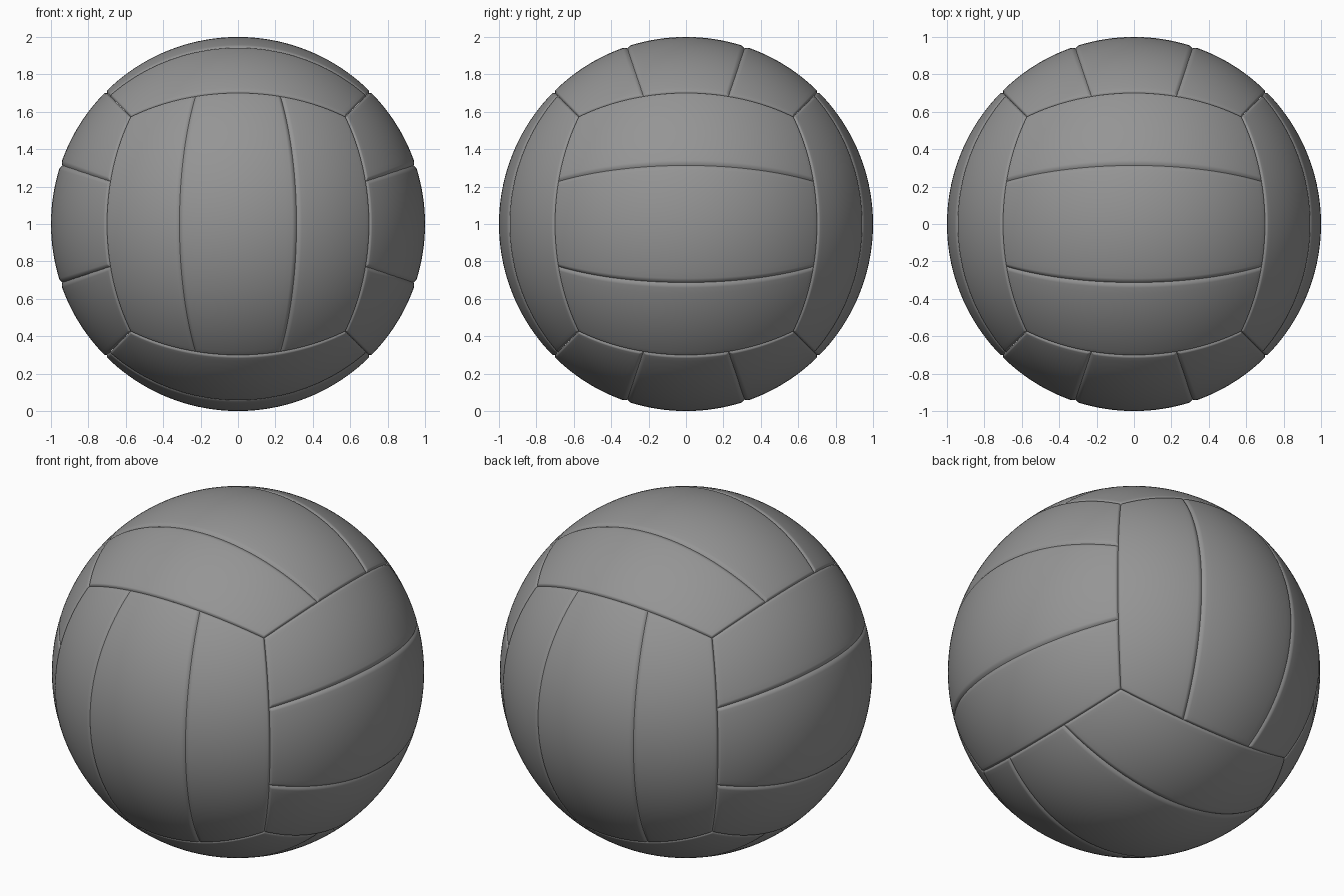
import bpy
import bmesh
import math
from mathutils import Vector

cube = bpy.data.objects.get("Cube")
if cube:
    bpy.data.objects.remove(cube, do_unlink=True)

RADIUS = 1.0
SEAM_WIDTH = 0.03
SEAM_DEPTH = 0.01

# One grey leather colour
leather = bpy.data.materials.new("grey_leather")
leather.use_nodes = True
leather.diffuse_color = (0.3, 0.3, 0.3, 1)
leather.node_tree.nodes["Principled BSDF"].inputs["Base Color"].default_value = (0.3, 0.3, 0.3, 1)


def samples(low, high, count):
    """Positions across a panel, packed closely beside both seams."""
    edge = [SEAM_WIDTH * k / 5 for k in range(6)]
    start, end = low + SEAM_WIDTH, high - SEAM_WIDTH
    middle = [start + (end - start) * k / count for k in range(1, count)]
    return [low + e for e in edge] + middle + [high - e for e in reversed(edge)]


def make_panel(name, normal, along, low, high):
    """A curved strip whose rim dips into the seam."""
    across = normal.cross(along)
    us, vs = samples(-1, 1, 44), samples(low, high, 16)
    bm = bmesh.new()
    grid = []
    for u in us:
        row = []
        for v in vs:
            rim = min(1 - abs(u), v - low, high - v)
            dip = max(0, 1 - rim / SEAM_WIDTH) ** 2 * SEAM_DEPTH
            direction = (normal + along * u + across * v).normalized()
            row.append(bm.verts.new(direction * (RADIUS - dip) + Vector((0, 0, RADIUS))))
        grid.append(row)
    for a, b in zip(grid, grid[1:]):
        for j in range(len(vs) - 1):
            bm.faces.new((a[j], b[j], b[j + 1], a[j + 1]))
    mesh = bpy.data.meshes.new(name)
    bm.to_mesh(mesh)
    bm.free()
    mesh.materials.append(leather)
    panel = bpy.data.objects.new(name, mesh)
    bpy.context.collection.objects.link(panel)
    return panel


# Six sides of three strips, each pair of sides running a different way
X, Y, Z = Vector((1, 0, 0)), Vector((0, 1, 0)), Vector((0, 0, 1))
sides = {
    "front": (-Y, Z), "back": (Y, Z),
    "left": (X, Y), "right": (-X, Y),
    "top": (Z, X), "bottom": (-Z, X),
}
panels = []
for side, (normal, along) in sides.items():
    for k, place in enumerate(("first", "middle", "last")):
        low = -1 + k * 2 / 3
        panels.append(make_panel(f"{side}_{place}_panel", normal, along, low, low + 2 / 3))

# Smooth shading
bpy.ops.object.select_all(action="DESELECT")
for panel in panels:
    panel.select_set(True)
bpy.context.view_layer.objects.active = panels[0]
bpy.ops.object.shade_smooth_by_angle(angle=math.radians(40))
